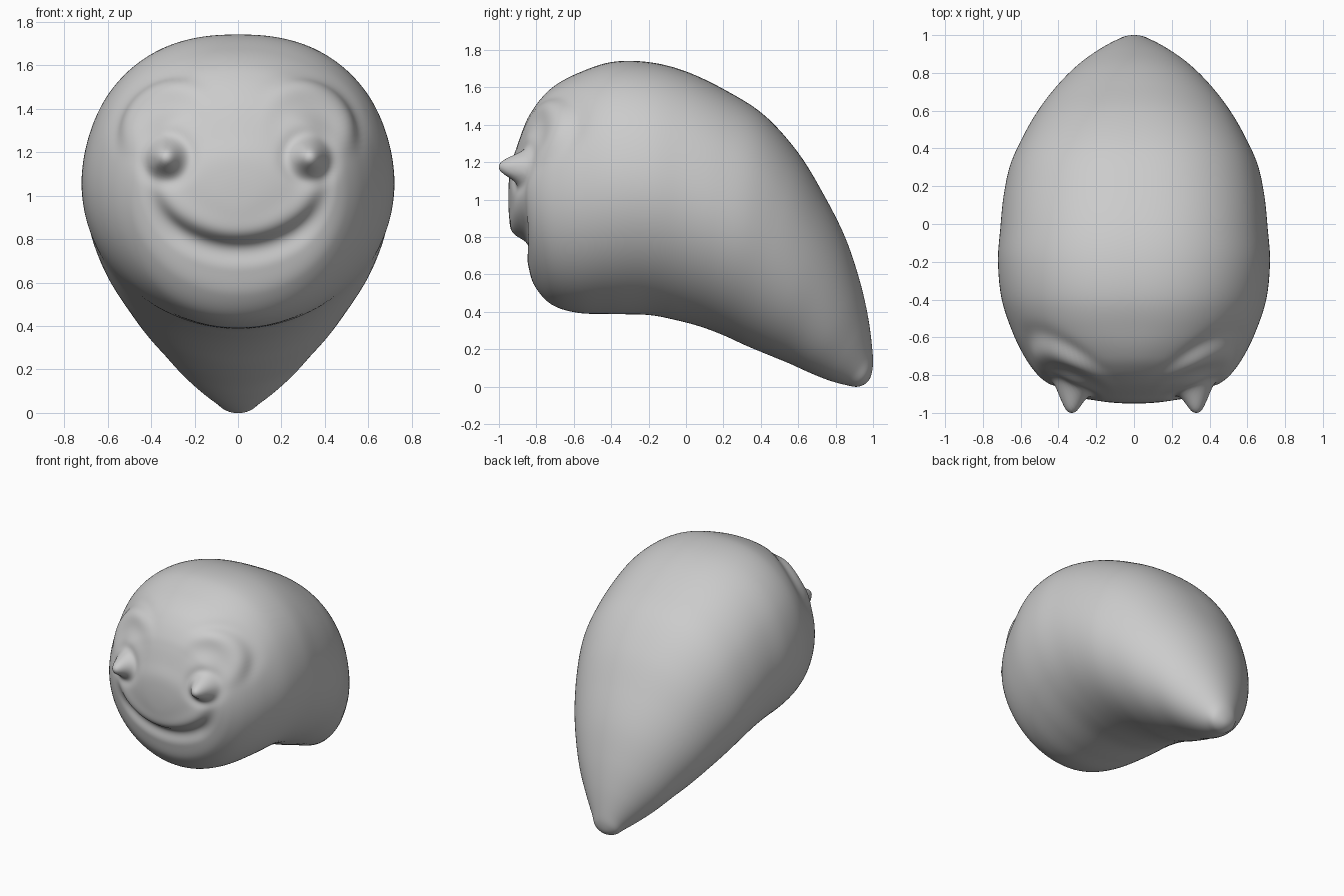
import bpy, bmesh, math

if "Cube" in bpy.data.objects:
    bpy.data.objects.remove(bpy.data.objects["Cube"])

# Stations along the bent body: upper y, z, lower y, z, half width
STATIONS = [
    (-.95, 1.0, -.95, 1.0, 0), (-.947, 1.1, -.945, .92, .11),
    (-.935, 1.19, -.925, .85, .22), (-.905, 1.28, -.895, .79, .32),
    (-.87, 1.38, -.865, .73, .40), (-.835, 1.455, -.845, .65, .46),
    (-.775, 1.54, -.81, .54, .515), (-.7, 1.61, -.72, .44, .575),
    (-.58, 1.675, -.58, .395, .64), (-.4, 1.735, -.4, .388, .70),
    (-.2, 1.735, -.2, .383, .72), (.0, 1.685, -.05, .355, .708),
    (.22, 1.58, .08, .32, .69), (.42, 1.45, .2, .275, .655),
    (.6, 1.25, .32, .22, .585), (.74, 1.02, .44, .17, .505),
    (.85, .8, .55, .125, .415), (.925, .58, .66, .075, .32),
    (.972, .38, .76, .035, .22), (.996, .2, .85, .01, .13),
    (.998, .1, .92, .0, .08), (.975, .03, .975, .03, 0),
]
SEGS, STEPS = 144, 9


def mirrored(s):
    return (s[2], s[3], s[0], s[1], -s[4])


def spline(stations):
    """Smooth interpolation, reflected through both closed ends."""
    pts = [mirrored(stations[1])] + stations + [mirrored(stations[-2])]
    for i in range(1, len(pts) - 2):
        for k in range(STEPS):
            t = k / STEPS
            yield [.5 * (2 * b + (c - a) * t + (2 * a - 5 * b + 4 * c - d) * t * t
                         + (3 * b - a - 3 * c + d) * t ** 3)
                   for a, b, c, d in zip(*pts[i - 1:i + 3])]


def bell(d, s, p=2):
    return math.exp(-abs(d / s) ** p)


def fade(v, lo, hi):
    t = min(1, max(0, (v - lo) / (hi - lo)))
    return t * t * (3 - 2 * t)


# Body: rings lofted from face to tail tip, a little squarer on the upper side
bm = bmesh.new()
rings = []
for ty, tz, by, bz, w in list(spline(STATIONS))[1:]:
    square = .16 * fade(ty, -.85, -.5) * (1 - fade(ty, .5, .95))
    ring = []
    for j in range(SEGS):
        a = 2 * math.pi * j / SEGS
        c, s = math.cos(a), math.sin(a)
        s = math.copysign(abs(s) ** (1 - square * fade(c, -.1, .6)), s)
        ring.append(bm.verts.new((w * s,
                                  (ty + by) / 2 + c * (ty - by) / 2,
                                  (tz + bz) / 2 + c * (tz - bz) / 2)))
    rings.append(ring)
for r0, r1 in zip(rings, rings[1:]):
    for j in range(SEGS):
        k = (j + 1) % SEGS
        bm.faces.new((r0[j], r0[k], r1[k], r1[j]))
for st, ring in ((STATIONS[0], rings[0]), (STATIONS[-1], rings[-1])):
    pole = bm.verts.new((0, st[0], st[1]))
    for j in range(SEGS):
        bm.faces.new((pole, ring[j], ring[(j + 1) % SEGS]))
bmesh.ops.recalc_face_normals(bm, faces=bm.faces)
bm.normal_update()

# Face: smile groove, brow ridges and knob eyes sculpted into the front
for v in bm.verts:
    if v.co.y > -.35:
        continue
    x, y, z = abs(v.co.x), v.co.y, v.co.z
    push = 0
    # Smile
    if z < 1.15:
        d = math.hypot(x, z - 1.256) - .505
        push += (.016 * bell(d + .08, .06) - .03 * bell(d, .055)) * (1 - fade(x, .27, .46))
    # Brow
    if z > 1.1:
        d = math.hypot(x - .28, z - 1.27) - .225
        amount = fade(x, .08, .36) * fade(z, 1.16, 1.36)
        push += (.02 * bell(d, .045) - .012 * bell(d - .06, .03)
                 - .012 * bell(d + .09, .06)) * amount
    # Eye socket
    e = math.hypot(x - .33, z - 1.175)
    push -= .01 * bell(e - .11, .035)
    v.co += v.normal * push
    # Eye
    v.co.y += (-1.0 - v.co.y) * bell(e, .066, 2.5)

mesh = bpy.data.meshes.new("body")
bm.to_mesh(mesh)
bm.free()
mesh.shade_smooth()
body = bpy.data.objects.new("body", mesh)
bpy.context.collection.objects.link(body)
